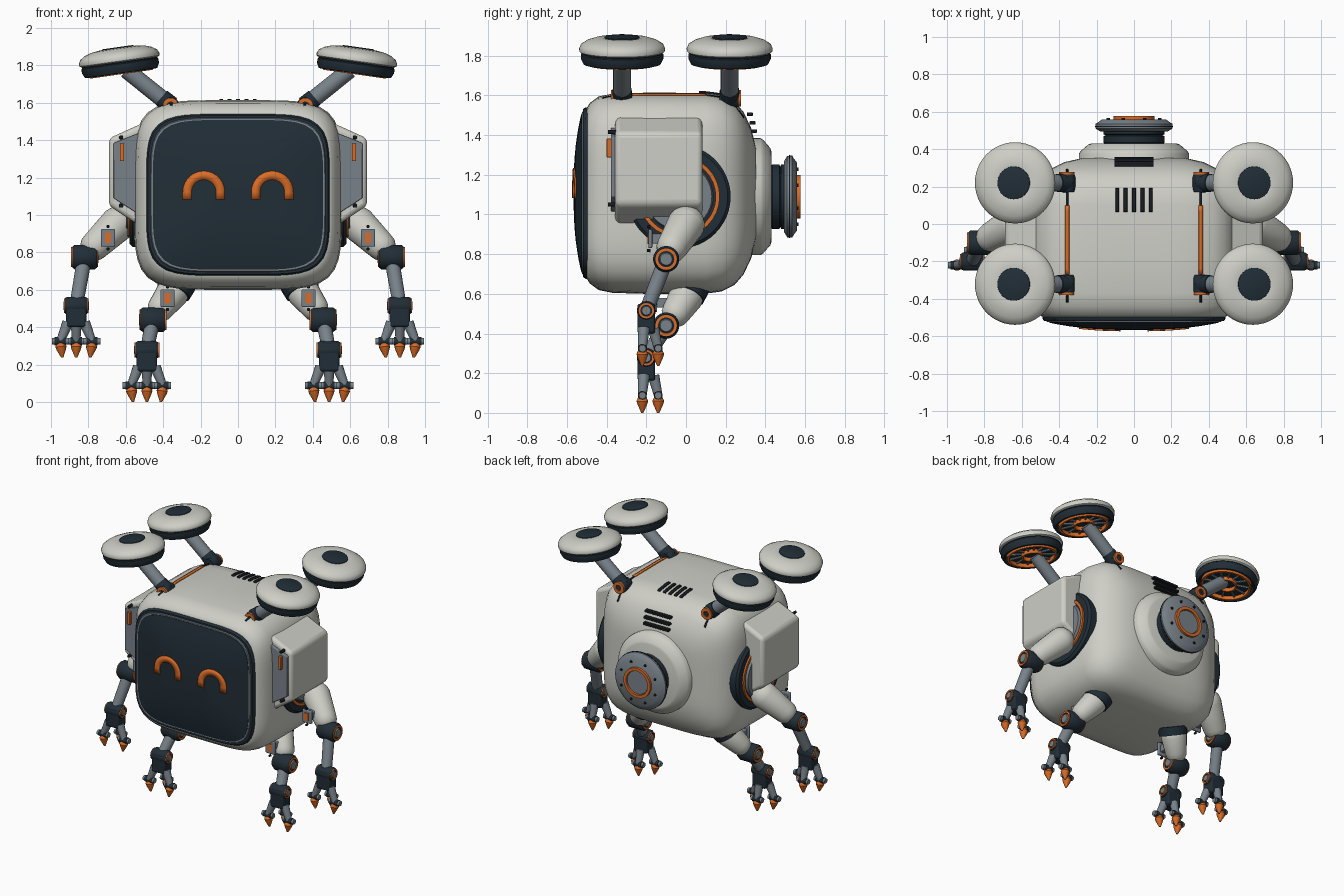
import bpy, bmesh, math
from mathutils import Vector

if "Cube" in bpy.data.objects:
    bpy.data.objects.remove(bpy.data.objects["Cube"])


def material(name, r, g, b):
    m = bpy.data.materials.new(name)
    m.use_nodes = True
    m.diffuse_color = (r, g, b, 1)
    m.node_tree.nodes["Principled BSDF"].inputs["Base Color"].default_value = (r, g, b, 1)
    return m


WHITE = material("warm white", 0.62, 0.62, 0.57)
DARK = material("dark navy", 0.015, 0.027, 0.038)
GREY = material("steel grey", 0.19, 0.225, 0.255)
ORANGE = material("orange", 0.70, 0.15, 0.02)
BLACK = material("seam black", 0.008, 0.011, 0.014)


def finish(name, bm, mat, bevel=0, solid=0):
    bmesh.ops.recalc_face_normals(bm, faces=bm.faces)
    me = bpy.data.meshes.new(name)
    bm.to_mesh(me)
    bm.free()
    me.materials.append(mat)
    me.polygons.foreach_set("use_smooth", [True] * len(me.polygons))
    me.set_sharp_from_angle(angle=math.radians(38))
    ob = bpy.data.objects.new(name, me)
    bpy.context.scene.collection.objects.link(ob)
    if bevel:
        mod = ob.modifiers.new("bevel", "BEVEL")
        mod.width, mod.segments = bevel, 3
    if solid:
        mod = ob.modifiers.new("thickness", "SOLIDIFY")
        mod.thickness, mod.offset = solid, 0
    return ob


def skin(bm, rings, closed=False):
    """Bridge rings of points, capping the ends or closing the loop."""
    rows = [[bm.verts.new(p) for p in ring] for ring in rings]
    n = len(rows[0])
    pairs = list(zip(rows, rows[1:])) + ([(rows[-1], rows[0])] if closed else [])
    for a, b in pairs:
        for i in range(n):
            j = (i + 1) % n
            bm.faces.new((a[i], a[j], b[j], b[i]))
    if not closed:
        bm.faces.new(rows[0])
        bm.faces.new(rows[-1])


def revolve(name, profile, origin, axis, mat, seg=32, closed=False):
    """Turn (radius, height) points around an axis."""
    bm = bmesh.new()
    rot = Vector((0, 0, 1)).rotation_difference(Vector(axis).normalized())
    turns = [2 * math.pi * i / seg for i in range(seg)]
    skin(bm, [[Vector(origin) + rot @ Vector((r * math.cos(t), r * math.sin(t), h))
               for t in turns] for r, h in profile], closed)
    return finish(name, bm, mat)


def ring(name, r0, r1, h0, h1, origin, axis, mat):
    return revolve(name, [(r0, h0), (r1, h0), (r1, h1), (r0, h1)], origin, axis, mat, closed=True)


def rod(name, a, b, r0, r1, mat, seg=20):
    d = Vector(b) - Vector(a)
    return revolve(name, [(r0, 0), (r1, d.length)], a, d, mat, seg)


def capsule(name, a, b, r0, r1, mat):
    d = Vector(b) - Vector(a)
    angles = [math.radians(k) for k in range(10, 91, 20)]
    profile = [(r0 * math.sin(t), -r0 * math.cos(t)) for t in angles]
    profile += [(r1 * math.sin(t), d.length + r1 * math.cos(t)) for t in reversed(angles)]
    return revolve(name, profile, a, d, mat, 24)


def box(name, c, size, mat, bevel=0.0):
    bm = bmesh.new()
    bmesh.ops.create_cube(bm, size=1)
    for v in bm.verts:
        v.co = Vector(c) + Vector(a * b for a, b in zip(v.co, size))
    return finish(name, bm, mat, bevel)


def wedge(name, s, x0, x1, y0, y1, z_in, z_out, mat, bevel):
    """Box whose height shrinks towards the outside."""
    bm = bmesh.new()
    skin(bm, [[(s * x, y0, z[0]), (s * x, y1, z[0]), (s * x, y1, z[1]), (s * x, y0, z[1])]
              for x, z in ((x0, z_in), (x1, z_out))])
    return finish(name, bm, mat, bevel)


def norm(x, z, n=5):
    return (abs(x) ** n + abs(z) ** n) ** (1 / n)


def outline(y, w, h, cz, seg=72):
    pts = []
    for i in range(seg):
        t = 2 * math.pi * i / seg
        c, s = math.cos(t), math.sin(t)
        k = 1 / norm(c, s)
        pts.append((w * k * c, y, cz + h * k * s))
    return pts


# Body shell: rounded sections (y, half width, half height)
MID = 1.107
BODY = [(-0.50, 0.485, 0.43), (-0.485, 0.505, 0.455), (-0.44, 0.535, 0.488), (-0.37, 0.549, 0.502),
        (-0.2, 0.555, 0.507), (0.1, 0.553, 0.506), (0.18, 0.54, 0.495), (0.245, 0.505, 0.462),
        (0.29, 0.455, 0.41), (0.33, 0.375, 0.325), (0.352, 0.28, 0.23)]
bm = bmesh.new()
skin(bm, [outline(y, w, h, MID) for y, w, h in BODY])
finish("body_shell", bm, WHITE)


def body_top(x, y):
    for a, b in zip(BODY, BODY[1:]):
        if a[0] <= y <= b[0]:
            f = (y - a[0]) / (b[0] - a[0])
            w, h = (a[k] + f * (b[k] - a[k]) for k in (1, 2))
            return MID + h * (1 - min(1, abs(x) / w) ** 5) ** 0.2


def top_strip(name, x, width, y0, y1, lift, mat):
    bm = bmesh.new()
    rows = []
    for i in range(13):
        y = y0 + (y1 - y0) * i / 12
        rows.append([bm.verts.new((x + k * width / 2, y, body_top(x + k * width / 2, y) + lift))
                     for k in (-1, 1)])
    for a, b in zip(rows, rows[1:]):
        bm.faces.new((a[0], a[1], b[1], b[0]))
    return finish(name, bm, mat, solid=0.009)


for i in range(5):
    top_strip("top_vent", (i - 2) * 0.045, 0.02, 0.065, 0.19, 0.004, BLACK)
for y, z in ((0.328, 1.505), (0.341, 1.462), (0.349, 1.42)):
    box("rear_vent", (0, y - 0.006, z), (0.21, 0.03, 0.018), BLACK, 0.004)

# Face screen: rim and domed glass
SCREEN = 1.108


def glass_y(x, z):
    return -0.567 + 0.04 * norm(x / 0.455, (z - SCREEN) / 0.40) ** 2.5


for name, w, h, y, mat in (("screen_rim", 0.49, 0.432, -0.518, DARK),
                           ("screen_trim", 0.472, 0.416, -0.524, GREY)):
    bm = bmesh.new()
    skin(bm, [outline(-0.46, w, h, SCREEN), outline(y + 0.012, w, h, SCREEN),
              outline(y, w - 0.008, h - 0.008, SCREEN)])
    finish(name, bm, mat)
bm = bmesh.new()
skin(bm, [outline(-0.48, 0.455, 0.40, SCREEN)] +
     [outline(-0.567 + 0.04 * k ** 2.5, 0.455 * k, 0.40 * k, SCREEN)
      for k in (1, 0.93, 0.85, 0.75, 0.6, 0.45, 0.3, 0.1)])
finish("screen_glass", bm, DARK)

# Smiling eyes: arches laid on the glass
for s in (-1, 1):
    bm = bmesh.new()
    path = [(1, -0.04)] + [(math.cos(t), math.sin(t)) for t in
                           (math.pi * k / 20 for k in range(21))] + [(-1, -0.04)]
    rows = []
    for c, d in path:
        row = []
        for r in (0.112, 0.066):
            x, z = s * 0.183 + r * c, 1.123 + (d if d < 0 else r * d)
            row.append(bm.verts.new((x, glass_y(x, z) - 0.003, z)))
        rows.append(row)
    for a, b in zip(rows, rows[1:]):
        bm.faces.new((a[0], a[1], b[1], b[0]))
    finish("eye", bm, ORANGE, solid=0.008)

# Rear port
BACK, PORT = (0, 1, 0), (0, 0, 1.09)
revolve("port_base", [(0.295, 0.27), (0.295, 0.375), (0.285, 0.39), (0.245, 0.425), (0.23, 0.43)],
        PORT, BACK, WHITE, 48)
revolve("port_neck", [(0.15, 0.42), (0.163, 0.435), (0.163, 0.47), (0.152, 0.475), (0.163, 0.48),
                      (0.163, 0.505)], PORT, BACK, DARK, 40)
revolve("port_flange", [(0.18, 0.495), (0.205, 0.51), (0.207, 0.535), (0.19, 0.545), (0.17, 0.56)],
        PORT, BACK, GREY, 48)
ring("port_seam", 0.19, 0.209, 0.518, 0.525, PORT, BACK, BLACK)
ring("port_ring", 0.088, 0.11, 0.555, 0.577, PORT, BACK, ORANGE)
revolve("port_cover", [(0.086, 0.55), (0.084, 0.568)], PORT, BACK, GREY)
for i in range(8):
    t = math.pi * (i + 0.5) / 4
    p = (0.15 * math.cos(t), 0.54, 1.09 + 0.15 * math.sin(t))
    rod("port_bolt", p, (p[0], 0.567, p[2]), 0.011, 0.009, BLACK, 10)


def joint(name, c, r, half):
    """Pivot drum along x with a coloured ring and hub on each end."""
    revolve(name, [(r * 0.85, -half), (r, -half * 0.8), (r, half * 0.8), (r * 0.85, half)],
            c, (1, 0, 0), DARK)
    for d in (-1, 1):
        ring(name + "_ring", r * 0.62, r * 0.82, half - 0.004, half + 0.006, c, (d, 0, 0), ORANGE)
        revolve(name + "_hub", [(r * 0.55, half - 0.004), (r * 0.45, half + 0.008)],
                c, (d, 0, 0), GREY, 20)


def limb(name, s, root, upper_end, elbow, wrist, radius, plate):
    P = lambda p: Vector((s * p[0], p[1], p[2]))
    root, upper_end, elbow, wrist = map(P, (root, upper_end, elbow, wrist))
    capsule(name + "_upper", root, upper_end, radius, radius * 0.83, WHITE)
    joint(name + "_elbow", elbow, 0.066, 0.066)
    rod(name + "_lower", elbow, wrist, 0.04, 0.036, GREY)
    joint(name + "_wrist", wrist, 0.048, 0.06)
    box(name + "_palm", wrist + Vector((0, 0, -0.04)), (0.11, 0.09, 0.15), DARK, 0.014)
    # Three claws, the middle one set behind
    for k in (-1, 0, 1):
        y = -0.02 if k else 0.06
        knuckle = wrist + Vector((k * 0.085, y, -0.19))
        rod(name + "_finger", wrist + Vector((k * 0.045, y * 0.6, -0.09)), knuckle, 0.03, 0.022, GREY, 14)
        rod(name + "_knuckle", knuckle - Vector((0.045, 0, 0)), knuckle + Vector((0.045, 0, 0)),
            0.018, 0.018, GREY, 14)
        ring(name + "_knuckle_band", 0.012, 0.022, -0.03, 0.03, knuckle, (1, 0, 0), DARK)
        revolve(name + "_claw", [(0.017, 0), (0.03, 0.028), (0.025, 0.045), (0.006, 0.088)],
                knuckle, (-k * 0.12, 0, -1), ORANGE, 14)
    # Status plate on the upper segment
    p = P(plate)
    box(name + "_bracket", p + Vector((0, 0.05, 0)), (0.045, 0.1, 0.05), GREY, 0.006)
    box(name + "_plate", p, (0.075, 0.02, 0.095), GREY, 0.006)
    box(name + "_light", p - Vector((0, 0.011, 0)), (0.03, 0.008, 0.055), ORANGE)
    for d in (-1, 1):
        q = p + Vector((0, 0, d * 0.06))
        rod(name + "_bolt", q, q - Vector((0, 0.016, 0)), 0.009, 0.007, BLACK, 8)


for s, side in ((1, "left"), (-1, "right")):
    # Shoulder socket and side housing
    hub, out = (0, -0.035, 1.09), (s, 0, 0)
    revolve(side + "_socket", [(0.26, 0.45), (0.26, 0.565), (0.245, 0.58)], hub, out, DARK, 48)
    ring(side + "_socket_ring", 0.185, 0.205, 0.57, 0.592, hub, out, ORANGE)
    revolve(side + "_socket_core", [(0.175, 0.57), (0.165, 0.6)], hub, out, GREY, 40)
    wedge(side + "_housing", s, 0.48, 0.69, -0.357, 0.082, (0.91, 1.505), (1.05, 1.41), WHITE, 0.025)
    wedge(side + "_panel", s, 0.525, 0.665, -0.378, -0.34, (1.0, 1.44), (1.09, 1.385), GREY, 0.005)
    box(side + "_panel_light", (s * 0.62, -0.387, 1.335), (0.022, 0.025, 0.095), ORANGE, 0.003)
    for x, z in ((0.625, 1.415), (0.625, 1.05)):
        rod(side + "_panel_bolt", (s * x, -0.35, z), (s * x, -0.392, z), 0.012, 0.01, BLACK, 10)
    # Roof trim
    top_strip(side + "_roof_seam", s * 0.357, 0.012, -0.42, 0.29, 0.0, BLACK)
    top_strip(side + "_roof_stripe", s * 0.357, 0.022, -0.27, 0.10, 0.005, ORANGE)
    # Arms and legs
    limb(side + "_arm", s, (0.645, 0, 0.95), (0.765, -0.07, 0.835), (0.82, -0.1, 0.775),
         (0.865, -0.2, 0.515), 0.095, (0.695, -0.18, 0.878))
    limb(side + "_leg", s, (0.35, 0.0, 0.585), (0.41, -0.05, 0.505), (0.455, -0.1, 0.44),
         (0.487, -0.2, 0.278), 0.088, (0.377, -0.155, 0.555))
    rod(side + "_hip_collar", (s * 0.32, 0.02, 0.64), (s * 0.345, 0.0, 0.59), 0.1, 0.095, DARK, 28)
    # Rotor pods on struts
    for y, d in ((-0.322, -1), (0.22, 1)):
        hinge = Vector((s * 0.36, y, 1.585))
        revolve("hinge", [(0.04, -0.05), (0.046, -0.035), (0.046, 0.035), (0.04, 0.05)],
                hinge, (0, d, 0), DARK, 24)
        ring("hinge_ring", 0.022, 0.042, 0.045, 0.057, hinge, (0, d, 0), ORANGE)
        rod("strut_collar", hinge, hinge + Vector((s * 0.05, 0, 0.043)), 0.052, 0.048, DARK)
        pod, up = Vector((s * 0.634, y, 1.825)), Vector((s * 0.14, 0, 0.99)).normalized()
        rod("strut", hinge, pod - up * 0.05 - Vector((s * 0.03, 0, 0)), 0.045, 0.045, GREY, 24)
        revolve("pod_base", [(0.175, -0.045), (0.185, -0.068), (0.195, -0.066), (0.208, -0.04),
                             (0.208, -0.018), (0.2, -0.01)], pod, up, DARK, 48)
        revolve("pod_seam", [(0.203, -0.016), (0.203, 0)], pod, up, BLACK, 48)
        revolve("pod_shell", [(0.205, -0.008), (0.215, -0.002), (0.217, 0.012), (0.208, 0.032),
                              (0.18, 0.05), (0.14, 0.063), (0.1, 0.068), (0.09, 0.066)],
                pod, up, WHITE, 48)
        revolve("pod_cap", [(0.089, 0.06), (0.087, 0.07), (0.08, 0.073)], pod, up, DARK, 40)
        ring("pod_outer_ring", 0.155, 0.17, 0.04, 0.073, pod, -up, ORANGE)
        ring("pod_inner_ring", 0.06, 0.072, 0.04, 0.073, pod, -up, ORANGE)
        side_dir = Vector((0, 1, 0)).cross(up)
        for i in range(12):
            t = math.pi * i / 6
            v = side_dir * math.cos(t) + Vector((0, math.sin(t), 0))
            rod("pod_fin", pod - up * 0.05 + v * 0.07, pod - up * 0.05 + v * 0.158, 0.008, 0.008, GREY, 6)
